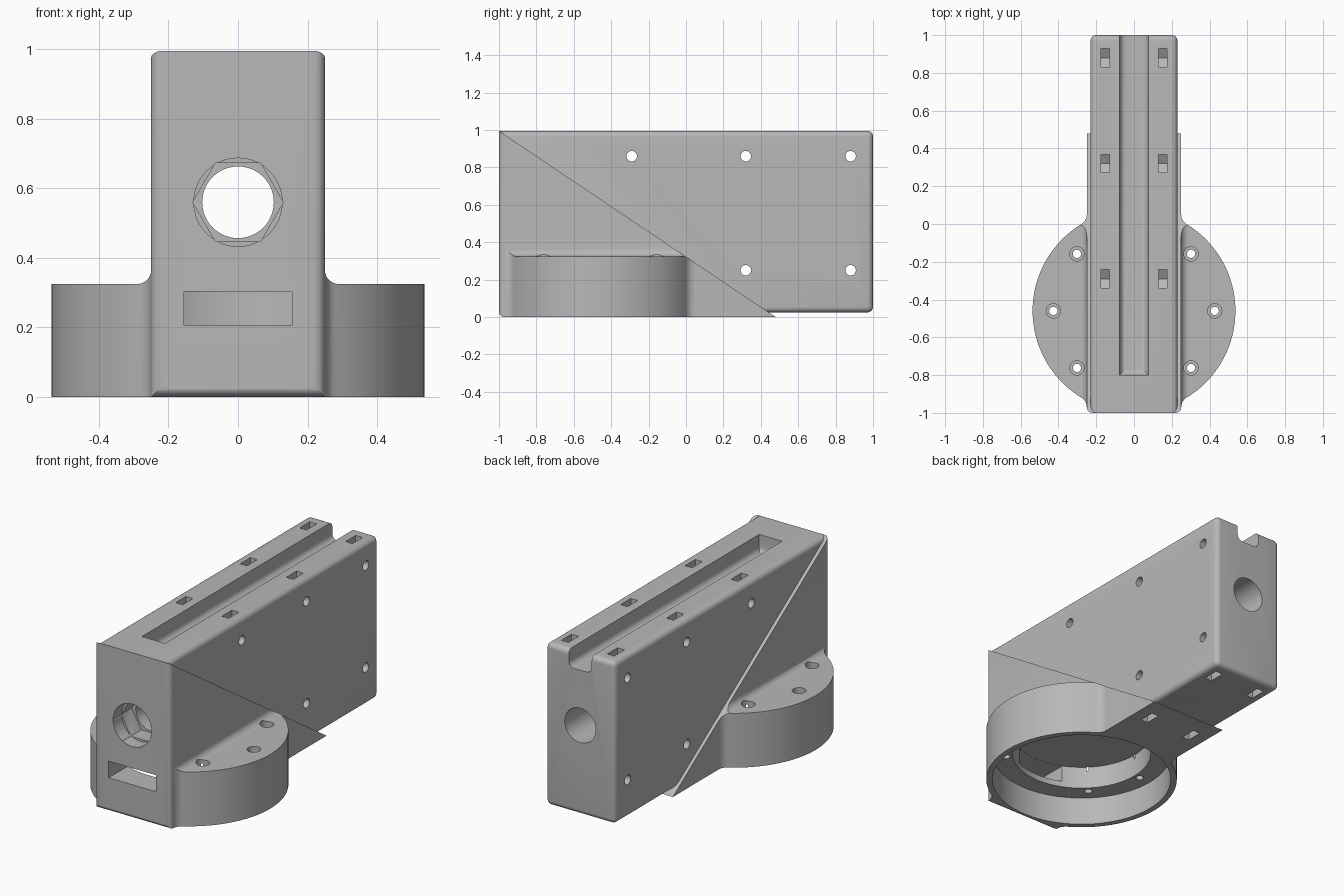
import bpy, bmesh, math
from math import sin, cos, pi, sqrt, atan2

scene_cube = bpy.data.objects.get("Cube")
if scene_cube:
    bpy.data.objects.remove(scene_cube, do_unlink=True)

grey = bpy.data.materials.new("plain grey")
grey.use_nodes = True
grey.diffuse_color = (0.48, 0.48, 0.48, 1)
grey.node_tree.nodes["Principled BSDF"].inputs["Base Color"].default_value = grey.diffuse_color


def prism(name, pts, axis, a, b, round_if=None, radius=0.03):
    """Extrude a 2D outline along an axis, rounding the edges chosen by round_if."""
    place = {"x": lambda p, t: (t, p[0], p[1]),
             "y": lambda p, t: (p[0], t, p[1]),
             "z": lambda p, t: (p[0], p[1], t)}[axis]
    bm = bmesh.new()
    low, high = ([bm.verts.new(place(p, t)) for p in pts] for t in (a, b))
    bm.faces.new(low)
    bm.faces.new(high)
    for i in range(len(pts)):
        j = (i + 1) % len(pts)
        bm.faces.new((low[i], low[j], high[j], high[i]))
    bmesh.ops.recalc_face_normals(bm, faces=bm.faces)
    if round_if:
        chosen = [e for e in bm.edges if round_if(e.verts[0].co, e.verts[1].co)]
        bmesh.ops.bevel(bm, geom=chosen, offset=radius, segments=6, profile=0.5, affect="EDGES")
        bmesh.ops.recalc_face_normals(bm, faces=bm.faces)
    mesh = bpy.data.meshes.new(name)
    bm.to_mesh(mesh)
    bm.free()
    mesh.materials.append(grey)
    obj = bpy.data.objects.new(name, mesh)
    bpy.context.collection.objects.link(obj)
    return obj


def rect(x0, x1, y0, y1):
    return [(x0, y0), (x1, y0), (x1, y1), (x0, y1)]


def arc(cx, cy, r, start, end, n):
    return [(cx + r * cos(start + (end - start) * i / n),
             cy + r * sin(start + (end - start) * i / n)) for i in range(n + 1)]


def disc(cx, cy, r, n=48):
    return arc(cx, cy, r, 0, 2 * pi, n)[:-1]


def combine(target, tool, operation="DIFFERENCE"):
    """Apply one boolean and remove the tool."""
    mod = target.modifiers.new("shape", "BOOLEAN")
    mod.operation = operation
    mod.solver = "EXACT"
    mod.object = tool
    bpy.context.view_layer.objects.active = target
    bpy.ops.object.modifier_apply(modifier=mod.name)
    bpy.data.objects.remove(tool, do_unlink=True)


def mirror(pts):
    return [(-x, y) for x, y in reversed(pts)]


# Round base with blended flanks
WALL, R, CY, BLEND, DECK = 0.25, 0.537, -0.46, 0.06, 0.325
dy = sqrt((R + BLEND) ** 2 - (WALL + BLEND) ** 2)
ang = atan2(dy, WALL + BLEND)
side = [(0.2, CY - dy)]
side += arc(WALL + BLEND, CY - dy, BLEND, pi, pi - ang, 8)
side += arc(0, CY, R, -ang, ang, 48)
side += arc(WALL + BLEND, CY + dy, BLEND, pi + ang, pi, 8)
side += [(0.2, CY + dy)]
base = prism("round_base", side + mirror(side), "z", 0, 0.5)

# Deck of the base, filleted into the wall
FIL = 0.04
deck = [(WALL, 0.6)] + arc(WALL + FIL, DECK + FIL, FIL, pi, 1.5 * pi, 8)
deck += [(0.8, DECK), (0.8, 0.6)]
for outline in (deck, mirror(deck)):
    combine(base, prism("deck_cutter", outline, "y", -1.5, 0.5))

# Front housing: rounded front edges, later sliced by the diagonal
housing = prism("front_housing", rect(-1, 0.6, 0, 1.2), "x", -WALL, WALL,
                lambda a, b: a.y < -0.99 and b.y < -0.99 and a.z + b.z < 1.5)
combine(housing, base, "UNION")
diagonal = [(-1.148, 1.0945), (0.628, -0.0995), (1.5, -0.0995), (1.5, 2), (-1.148, 2)]
combine(housing, prism("diagonal_cutter", diagonal, "x", -1, 1))

# Long main body
body = prism("main_body", rect(-1, 1, 0.025, 0.995), "x", -0.23, 0.23,
             lambda a, b: not (a.y < -0.99 and b.y < -0.99 and abs(a.x - b.x) > 0.1))
combine(body, housing, "UNION")

# Top cable groove, open at the back
combine(body, prism("groove_cutter", rect(-0.8, 1.2, 0.89, 1.2), "x", -0.076, 0.076,
                    lambda a, b: a.z < 0.9 and b.z < 0.9 and a.y + b.y < 2.3, 0.035))

# Long bore with round mouth and hexagonal seat
BORE_Z = 0.56
for radius, sides, end in ((0.103, 48, 1.2), (0.127, 48, -0.92), (0.13, 6, -0.82)):
    combine(body, prism("bore_cutter", disc(0, BORE_Z, radius, sides), "y", -1.2, end))

# Stepped pocket under the base and the front window into it
combine(body, prism("rim_cutter", disc(0, CY, 0.503, 96), "z", -0.2, 0.17))
combine(body, prism("pocket_cutter", disc(0, CY, 0.39, 96), "z", -0.2, 0.305))
combine(body, prism("window_cutter", rect(-0.156, 0.156, 0.205, 0.304), "y", -1.2, -0.7))

# Base screw holes with counterbores
for s in (-1, 1):
    for x, y in ((0.427, CY), (0.302, CY + 0.302), (0.302, CY - 0.302)):
        combine(body, prism("screw_cutter", disc(s * x, y, 0.022, 20), "z", 0.1, 0.4))
        combine(body, prism("head_cutter", disc(s * x, y, 0.038, 24), "z", 0.28, 0.42))

# Cross bolts with nut slots from above and below
for y, z, out in ((-0.29, 0.86, 1), (0.32, 0.86, 1), (0.88, 0.86, 1),
                  (0.32, 0.25, -1), (0.88, 0.25, -1)):
    combine(body, prism("bolt_cutter", disc(y, z, 0.028, 24), "x", -0.5, 0.5))
    slot = [(y - 0.048, z + out * 0.4), (y - 0.048, z - out * 0.028), (y, z - out * 0.055),
            (y + 0.048, z - out * 0.028), (y + 0.048, z + out * 0.4)]
    for x in (-0.152, 0.152):
        combine(body, prism("nut_cutter", slot, "x", x - 0.023, x + 0.023))

# Smooth curved walls, keep hard edges
bpy.ops.object.select_all(action="DESELECT")
body.select_set(True)
bpy.context.view_layer.objects.active = body
bpy.ops.object.shade_smooth_by_angle(angle=math.radians(30))
